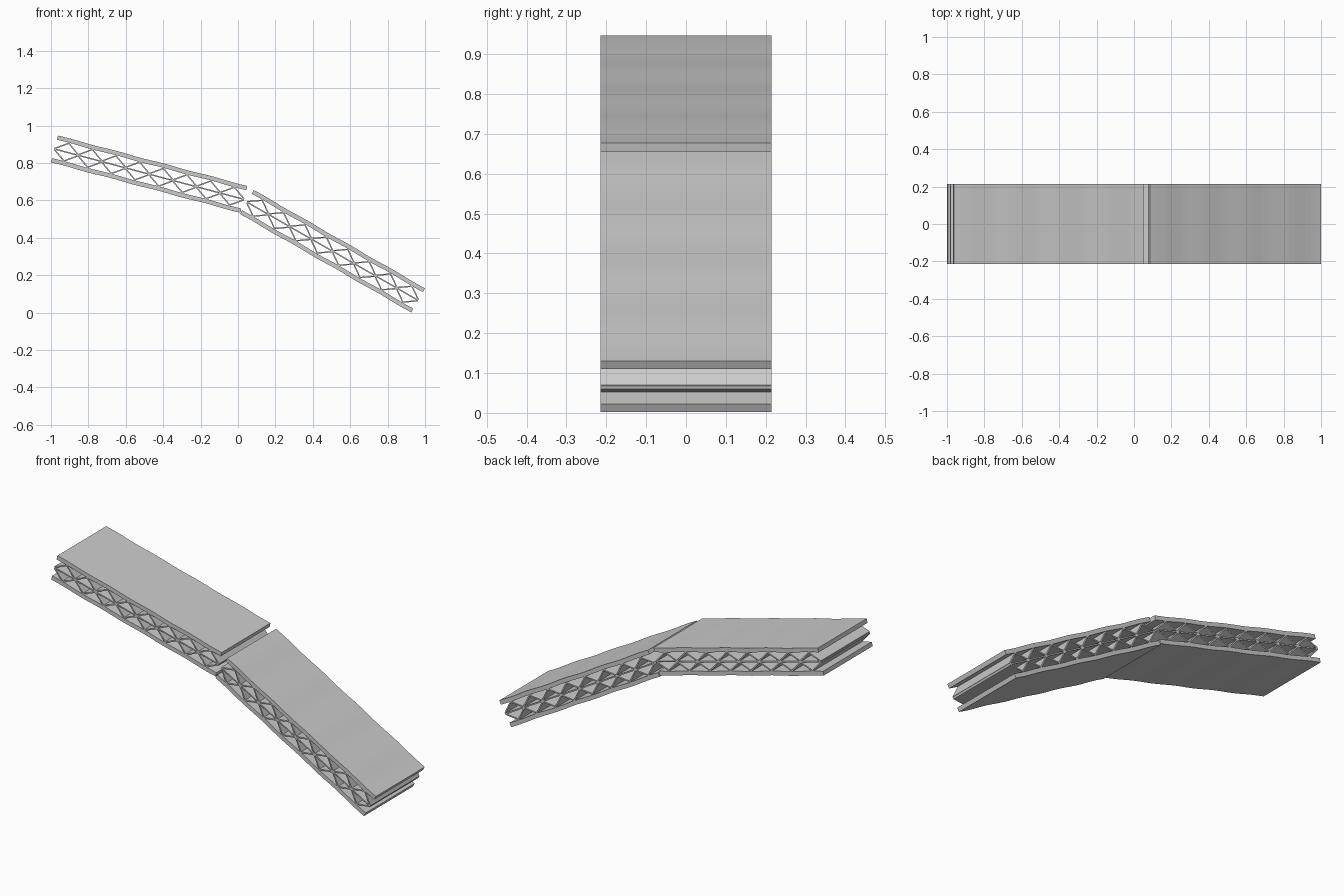
import bpy, bmesh, math
from mathutils import Vector

if "Cube" in bpy.data.objects:
    bpy.data.objects.remove(bpy.data.objects["Cube"])

W = 0.215          # half depth in y
T = 0.148          # overall panel thickness
SKIN = 0.023       # face plate thickness
SHEET = 0.007      # core sheet thickness
N = 8              # truss bays per panel


def ribbon(name, start, end, pts, thick):
    """Extrude a path (distance along panel, height above mid plane) into a sheet."""
    a, b = Vector(start), Vector(end)
    d = (b - a).normalized()
    n = Vector((-d.y, d.x))
    length = (b - a).length
    path = [Vector((s * length, h)) for s, h in pts]
    # mitred offsets along the path
    up, low = [], []
    for i, p in enumerate(path):
        t0 = (p - path[i - 1]).normalized() if i else None
        t1 = (path[i + 1] - p).normalized() if i < len(path) - 1 else None
        t0, t1 = t0 or t1, t1 or t0
        m = Vector((-(t0 + t1).y, (t0 + t1).x)).normalized()
        k = thick / 2 / max(0.3, m.dot(Vector((-t1.y, t1.x))))
        up.append(p + m * k)
        low.append(p - m * k)
    bm = bmesh.new()
    rings = []
    for u, l in zip(up, low):
        ring = []
        for q, y in ((u, -W), (u, W), (l, W), (l, -W)):
            v = a + d * q.x + n * q.y
            ring.append(bm.verts.new((v.x, y, v.y)))
        rings.append(ring)
    for r, s in zip(rings, rings[1:]):
        for j in range(4):
            bm.faces.new((r[j], r[(j + 1) % 4], s[(j + 1) % 4], s[j]))
    bm.faces.new(rings[0])
    bm.faces.new(rings[-1][::-1])
    bmesh.ops.recalc_face_normals(bm, faces=bm.faces[:])
    me = bpy.data.meshes.new(name)
    bm.to_mesh(me)
    bm.free()
    ob = bpy.data.objects.new(name, me)
    bpy.context.collection.objects.link(ob)


def panel(label, start, end):
    # slightly rippled face plates
    steps = 4 * N
    for side, sign in (("upper", 1), ("lower", -1)):
        h = sign * (T - SKIN) / 2
        plate = [(i / steps, h + 0.0015 * math.sin(8 * math.pi * i / steps))
                 for i in range(steps + 1)]
        ribbon(f"{label}_{side}_plate", start, end, plate, SKIN)
        # folded core sheet running between mid sheet and plate
        peak = sign * (T / 2 - SKIN - 0.002)
        zigzag = [(i / (2 * N), peak if i % 2 else sign * 0.003)
                  for i in range(2 * N + 1)]
        ribbon(f"{label}_{side}_corrugation", start, end, zigzag, SHEET)
    # flat sheet in the middle of the core
    ribbon(f"{label}_middle_sheet", start, end, [(0, 0), (1, 0)], SHEET)


# two panels meeting at the lower hinge line
panel("left_panel", (-0.981, 0.875), (0.031, 0.606))
panel("right_panel", (0.048, 0.591), (0.963, 0.066))
